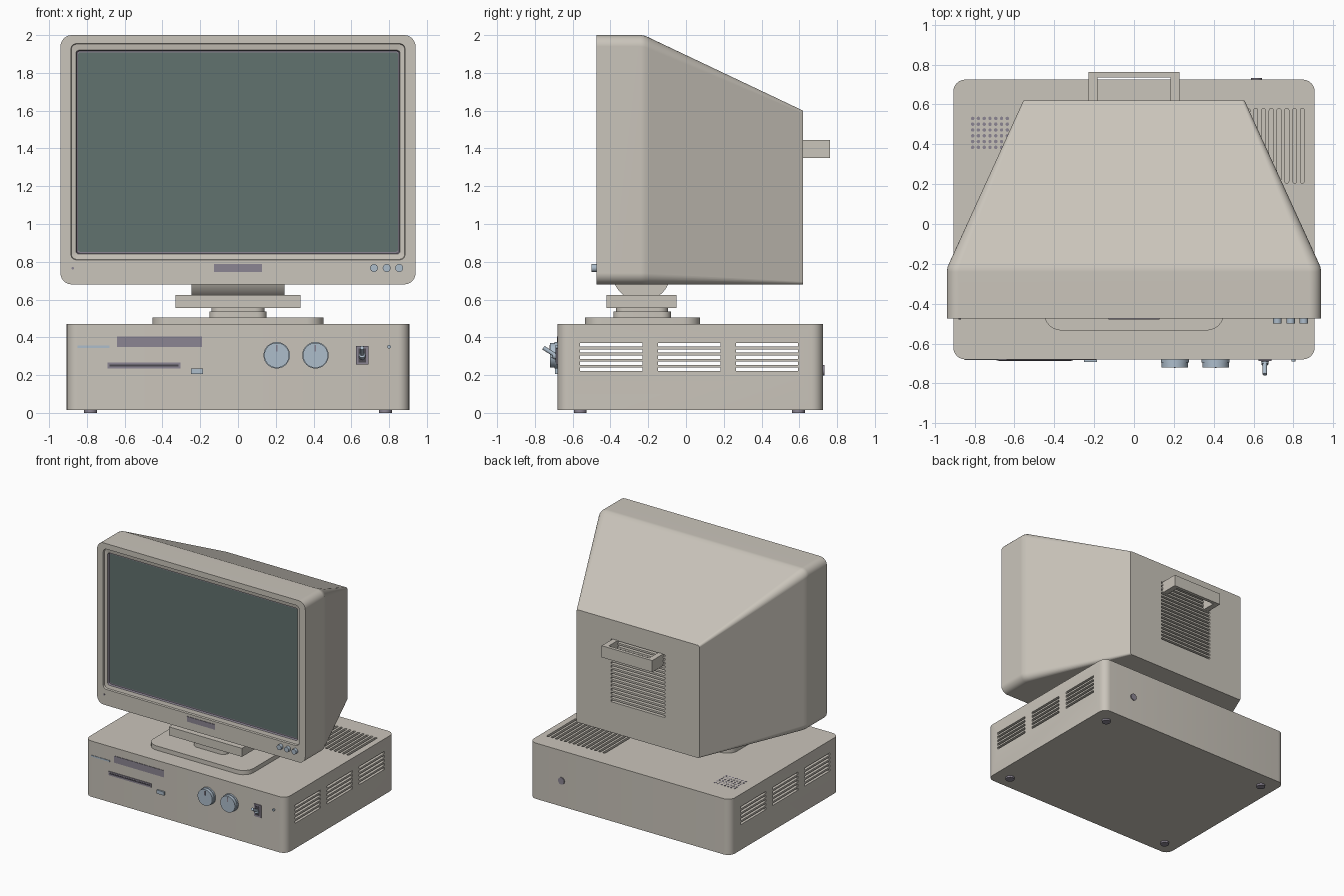
import bpy, bmesh, math
from mathutils import Vector, Matrix

cube = bpy.data.objects.get("Cube")
if cube:
    bpy.data.objects.remove(cube, do_unlink=True)


def material(name, rgb):
    m = bpy.data.materials.new(name)
    m.use_nodes = True
    m.diffuse_color = (*rgb, 1)
    bsdf = m.node_tree.nodes["Principled BSDF"]
    bsdf.inputs["Base Color"].default_value = (*rgb, 1)
    bsdf.inputs["Roughness"].default_value = 0.6
    return m


BEIGE = material("warm beige plastic", (0.59, 0.555, 0.495))
GLASS = material("dark green glass", (0.12, 0.168, 0.156))
BLUE = material("pale blue plastic", (0.42, 0.51, 0.60))
PURPLE = material("grey purple trim", (0.26, 0.235, 0.29))
DARK = material("dark recess", (0.07, 0.065, 0.08))


def rounded_rect(a0, a1, b0, b1, r=0.0, n=5):
    """2D outline; square corners when r is zero."""
    if r == 0:
        return [(a1, b1), (a0, b1), (a0, b0), (a1, b0)]
    pts = []
    corners = [(a1 - r, b1 - r), (a0 + r, b1 - r), (a0 + r, b0 + r), (a1 - r, b0 + r)]
    for q, (ca, cb) in enumerate(corners):
        for i in range(n + 1):
            t = math.pi / 2 * (q + i / n)
            pts.append((ca + r * math.cos(t), cb + r * math.sin(t)))
    return pts


def finish(name, bm, mats):
    bmesh.ops.recalc_face_normals(bm, faces=bm.faces)
    me = bpy.data.meshes.new(name)
    bm.to_mesh(me)
    bm.free()
    for m in mats:
        me.materials.append(m)
    ob = bpy.data.objects.new(name, me)
    bpy.context.collection.objects.link(ob)
    return ob


def activate(ob):
    bpy.ops.object.select_all(action='DESELECT')
    ob.select_set(True)
    bpy.context.view_layer.objects.active = ob


def smooth(ob, angle=30):
    activate(ob)
    bpy.ops.object.shade_smooth_by_angle(angle=math.radians(angle))
    return ob


def loft(bm, rings, axis='z', indices=None, cap_index=0):
    """Skin a stack of (outline, position) rings along an axis and cap both ends."""
    rows = []
    for outline, c in rings:
        rows.append([bm.verts.new((a, b, c) if axis == 'z' else (a, c, b)) for a, b in outline])
    for k in range(len(rows) - 1):
        p, q = rows[k], rows[k + 1]
        for i in range(len(p)):
            j = (i + 1) % len(p)
            f = bm.faces.new((p[i], p[j], q[j], q[i]))
            f.material_index = indices[k] if indices else 0
    bm.faces.new(rows[0])
    bm.faces.new(rows[-1]).material_index = cap_index


def boxes(name, specs, mat, r=0.0, n=5):
    """One object from boxes (x0, x1, y0, y1, z0, z1) with rounded upright corners."""
    bm = bmesh.new()
    for x0, x1, y0, y1, z0, z1 in specs:
        o = rounded_rect(x0, x1, y0, y1, r, n)
        loft(bm, [(o, z0), (o, z1)])
    ob = finish(name, bm, [mat])
    return smooth(ob) if r else ob


def rod(name, p, q, r, mat, sides=32):
    p, q = Vector(p), Vector(q)
    d = q - p
    bm = bmesh.new()
    bmesh.ops.create_cone(bm, cap_ends=True, segments=sides, radius1=r, radius2=r, depth=d.length)
    turn = Vector((0, 0, 1)).rotation_difference(d).to_matrix().to_4x4()
    bm.transform(Matrix.Translation((p + q) / 2) @ turn)
    return smooth(finish(name, bm, [mat]))


def cut(ob, cutter):
    cutter.hide_render = True
    mod = ob.modifiers.new("cut", 'BOOLEAN')
    mod.operation, mod.solver, mod.object = 'DIFFERENCE', 'EXACT', cutter
    activate(ob)
    bpy.ops.object.modifier_apply(modifier=mod.name)
    bpy.data.objects.remove(cutter, do_unlink=True)


# Computer case: hollow shell with slots through the sides and the top
case = boxes("computer_case", [(-0.907, 0.907, -0.68, 0.725, 0.015, 0.47)], BEIGE, 0.06, 6)
cut(case, boxes("case_cavity", [(-0.88, 0.88, -0.65, 0.695, 0.045, 0.44)], BEIGE))
cut(case, boxes("side_slots", [(-1, 1, y, y + 0.33, z - 0.009, z + 0.009)
                               for y in (-0.56, -0.148, 0.264)
                               for z in (0.23, 0.2625, 0.295, 0.3275, 0.36)], BEIGE))
cut(case, boxes("top_slots", [(0.835 - 0.039 * i, 0.855 - 0.039 * i, 0.205, 0.58, 0.42, 0.5)
                              for i in range(14)], BEIGE, 0.009, 3))
smooth(case)

for side, sx in (("left", 1), ("right", -1)):
    for end, y in (("front", -0.56), ("back", 0.595)):
        rod(f"{end}_{side}_foot", (sx * 0.78, y, 0), (sx * 0.78, y, 0.03), 0.034, PURPLE, 24)

# Speaker holes in the case top
bm = bmesh.new()
for i in range(7):
    for j in range(6):
        bmesh.ops.create_cone(bm, cap_ends=True, segments=10, radius1=0.009, radius2=0.009, depth=0.003,
                              matrix=Matrix.Translation((-0.81 + 0.029 * i, 0.385 + 0.029 * j, 0.47)))
finish("speaker_holes", bm, [PURPLE])

# Case front details
boxes("case_label", [(-0.64, -0.19, -0.684, -0.679, 0.35, 0.405)], PURPLE)
boxes("case_stripe", [(-0.85, -0.68, -0.684, -0.679, 0.344, 0.356)], BLUE)
boxes("disk_slot_frame", [(-0.69, -0.305, -0.685, -0.679, 0.235, 0.267)], PURPLE)
boxes("disk_slot", [(-0.68, -0.315, -0.687, -0.68, 0.246, 0.256)], DARK)
boxes("eject_button", [(-0.25, -0.185, -0.693, -0.67, 0.206, 0.235)], BLUE)
for k, x in enumerate((0.205, 0.41)):
    rod(f"dial_flange_{k + 1}", (x, -0.67, 0.305), (x, -0.695, 0.305), 0.07, BLUE, 40)
    rod(f"dial_{k + 1}", (x, -0.69, 0.305), (x, -0.72, 0.305), 0.066, BLUE, 40)
    boxes(f"dial_pointer_{k + 1}", [(x - 0.004, x + 0.004, -0.723, -0.719, 0.325, 0.36)], PURPLE)
boxes("switch_plate", [(0.625, 0.69, -0.688, -0.679, 0.255, 0.355)], PURPLE)
boxes("switch_recess", [(0.637, 0.678, -0.69, -0.68, 0.268, 0.342)], DARK)
rod("switch_collar", (0.657, -0.68, 0.295), (0.657, -0.705, 0.308), 0.017, BLUE, 20)
rod("switch_lever", (0.657, -0.68, 0.298), (0.657, -0.755, 0.345), 0.011, BLUE, 16)
rod("power_light", (0.80, -0.67, 0.35), (0.80, -0.69, 0.35), 0.01, BLUE, 16)

# Socket on the case back
rod("back_socket", (0.615, 0.71, 0.225), (0.615, 0.733, 0.225), 0.028, PURPLE, 24)

# Monitor stand
boxes("stand_plate", [(-0.453, 0.453, -0.535, 0.075, 0.47, 0.505)], BEIGE, 0.09, 6)
boxes("stand_neck_foot", [(-0.152, 0.152, -0.385, -0.08, 0.505, 0.537)], BEIGE, 0.05, 5)
boxes("stand_neck", [(-0.14, 0.14, -0.37, -0.095, 0.53, 0.56)], BEIGE, 0.05, 5)
boxes("stand_block", [(-0.33, 0.33, -0.42, -0.05, 0.556, 0.625)], BEIGE)
rod("tilt_roller", (-0.247, -0.235, 0.745), (0.247, -0.235, 0.745), 0.155, BEIGE, 48)


# Monitor shell: from the tapered back round to the recessed screen
def frame(w, z0, z1, r):
    return rounded_rect(-w, w, z0, z1, r, 6)


bm = bmesh.new()
loft(bm, [(frame(0.555, 0.68, 1.60, 0.015), 0.62),
          (frame(0.925, 0.68, 1.984, 0.058), -0.19),
          (frame(0.936, 0.68, 1.996, 0.06), -0.215),
          (frame(0.94, 0.68, 2.0, 0.06), -0.24),
          (frame(0.94, 0.68, 2.0, 0.06), -0.475),
          (frame(0.885, 0.81, 1.955, 0.03), -0.475),
          (frame(0.882, 0.813, 1.952, 0.028), -0.46),
          (frame(0.858, 0.84, 1.92, 0.016), -0.455),
          (frame(0.853, 0.845, 1.915, 0.014), -0.44),
          (frame(0.846, 0.853, 1.908, 0.01), -0.44)],
     'y', [0, 0, 0, 0, 0, 0, 0, 1, 1], 2)
monitor = finish("monitor_shell", bm, [BEIGE, PURPLE, GLASS])
cut(monitor, boxes("back_slots", [(-0.245, 0.245, 0.58, 0.65, 0.93 + 0.031 * i, 0.946 + 0.031 * i)
                                  for i in range(17)], BEIGE))
smooth(monitor)
wn = monitor.modifiers.new("even_shading", 'WEIGHTED_NORMAL')
wn.keep_sharp = True

# Carry handle on the monitor back
boxes("carry_handle", [(-0.228, -0.183, 0.61, 0.735, 1.35, 1.445),
                       (0.183, 0.228, 0.61, 0.735, 1.35, 1.445),
                       (-0.228, 0.228, 0.735, 0.762, 1.35, 1.445)], BEIGE)

# Monitor front details
boxes("monitor_label", [(-0.127, 0.127, -0.479, -0.474, 0.745, 0.787)], PURPLE)
for k, x in enumerate((0.72, 0.787, 0.853)):
    rod(f"monitor_button_{k + 1}", (x, -0.465, 0.767), (x, -0.5, 0.767), 0.021, BLUE, 24)
rod("monitor_light", (-0.875, -0.47, 0.765), (-0.875, -0.479, 0.765), 0.007, PURPLE, 12)
